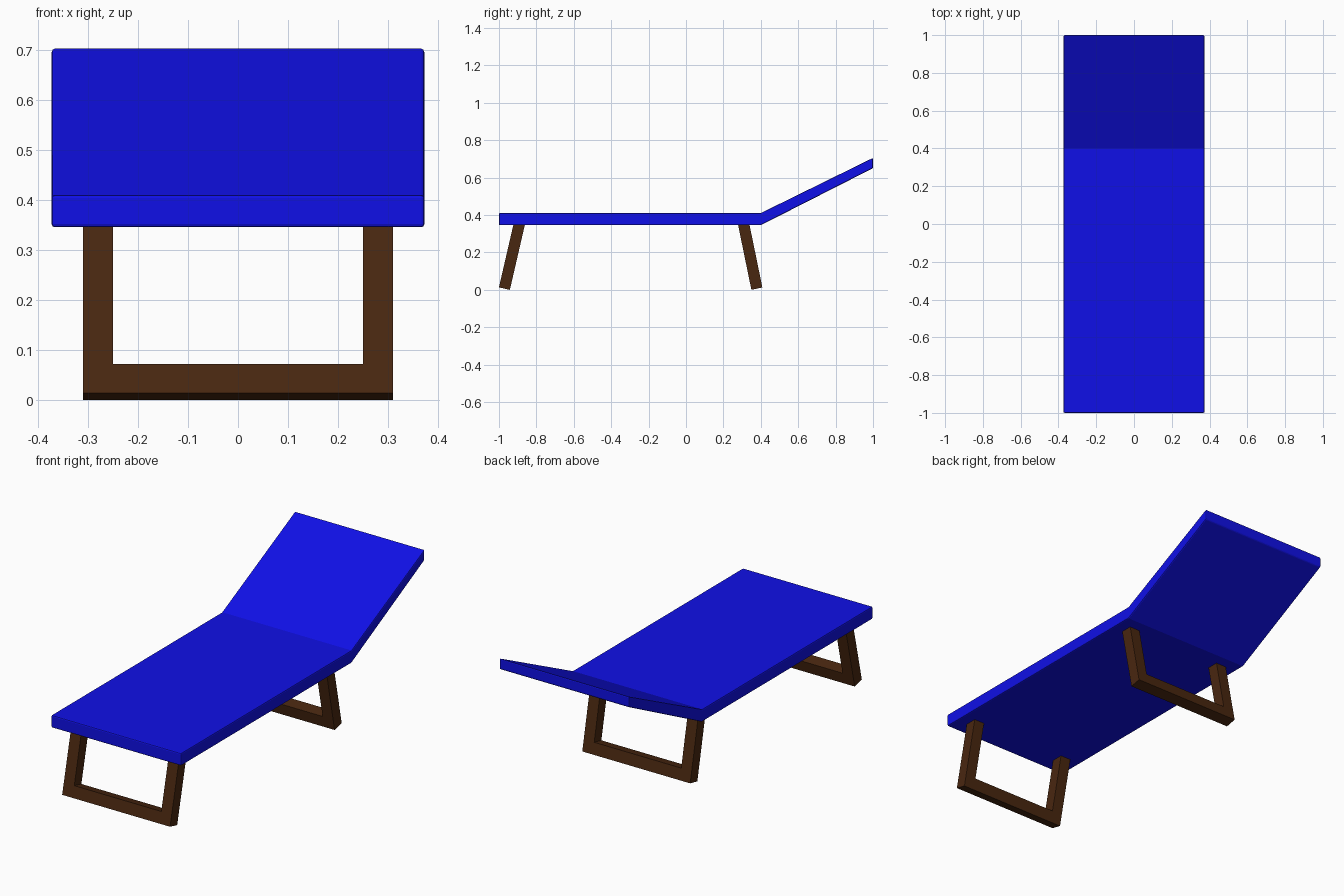
import bpy
import bmesh
from math import radians
from mathutils import Matrix

if "Cube" in bpy.data.objects:
    bpy.data.objects.remove(bpy.data.objects["Cube"], do_unlink=True)


def make_material(name, color):
    mat = bpy.data.materials.new(name)
    mat.use_nodes = True
    mat.diffuse_color = color
    mat.node_tree.nodes["Principled BSDF"].inputs["Base Color"].default_value = color
    return mat


def extrude_profile(name, points, depth, mat, place=Matrix()):
    """Extrude a closed outline by depth along its normal, centred on its plane."""
    bm = bmesh.new()
    face = bm.faces.new([bm.verts.new(p) for p in points])
    bm.normal_update()
    normal = face.normal.copy()
    bmesh.ops.translate(bm, verts=bm.verts[:], vec=-normal * depth / 2)
    new = bmesh.ops.extrude_face_region(bm, geom=[face], use_keep_orig=True)
    verts = [v for v in new["geom"] if isinstance(v, bmesh.types.BMVert)]
    bmesh.ops.translate(bm, verts=verts, vec=normal * depth)
    bmesh.ops.recalc_face_normals(bm, faces=bm.faces[:])
    bm.transform(place)
    mesh = bpy.data.meshes.new(name)
    bm.to_mesh(mesh)
    bm.free()
    mesh.materials.append(mat)
    obj = bpy.data.objects.new(name, mesh)
    bpy.context.collection.objects.link(obj)
    return obj


blue = make_material("blue fabric", (0.005, 0.005, 0.8, 1))
brown = make_material("dark brown wood", (0.066, 0.02, 0.005, 1))

# Cushion: side outline with the raised backrest, slightly rounded borders
outline = [(-1, 0.345), (0.4, 0.345), (1, 0.65), (1, 0.705), (0.4, 0.41), (-1, 0.41)]
cushion = extrude_profile("cushion", [(0, y, z) for y, z in outline], 0.746, blue)
bevel = cushion.modifiers.new("rounded_border", "BEVEL")
bevel.width = 0.006
bevel.segments = 2
bevel.limit_method = "ANGLE"
bevel.angle_limit = radians(40)

# Leg frames: U shapes leaning inward under the cushion
half, bar, height = 0.31, 0.06, 0.37
right_side = [(half, 0), (half, height), (half - bar, height), (half - bar, bar)]
u_shape = right_side + [(-x, z) for x, z in reversed(right_side)]
for name, y, lean in (("front_leg_frame", -0.971, -13), ("back_leg_frame", 0.379, 11.6)):
    place = Matrix.Translation((0, y, 0.006)) @ Matrix.Rotation(radians(lean), 4, "X")
    extrude_profile(name, [(x, 0, z) for x, z in u_shape], bar, brown, place)
